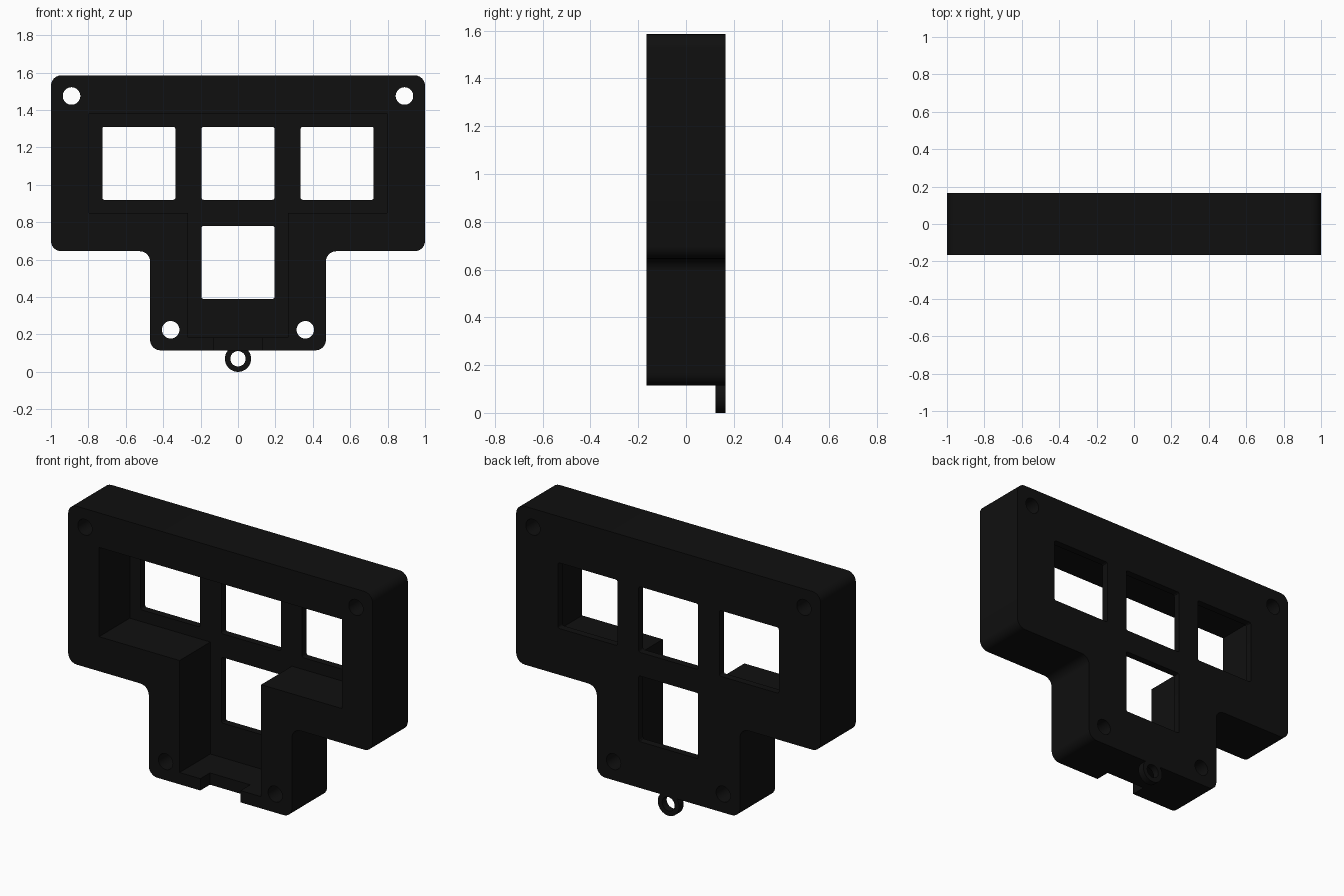
import bpy, bmesh, math
from mathutils import Vector

if "Cube" in bpy.data.objects:
    bpy.data.objects.remove(bpy.data.objects["Cube"])

black = bpy.data.materials.new("matte_black")
black.diffuse_color = (0.005, 0.005, 0.005, 1)
black.use_nodes = True
black.node_tree.nodes["Principled BSDF"].inputs["Base Color"].default_value = black.diffuse_color

BACK, FRONT = 0.165, -0.165
PLATE = 0.042          # thickness of the back plate


def rounded(points, r, steps=6):
    """Round every corner of a closed (x, z) polygon with arcs."""
    out = []
    n = len(points)
    for i in range(n):
        p = Vector(points[i])
        a = (Vector(points[i - 1]) - p).normalized()
        b = (Vector(points[(i + 1) % n]) - p).normalized()
        c = p + (a + b) * r                      # arc centre of a right angle
        for k in range(steps + 1):
            t = k / steps * math.pi / 2
            out.append(c - b * r * math.cos(t) - a * r * math.sin(t))
    return out


def circle(x, z, r, n=32):
    return [Vector((x + r * math.cos(2 * math.pi * i / n),
                    z + r * math.sin(2 * math.pi * i / n))) for i in range(n)]


def rect(x0, x1, z0, z1):
    return [(x0, z0), (x1, z0), (x1, z1), (x0, z1)]


def tee(arm, stem, bottom, shoulder, top):
    """T outline: wide arm on top of a narrow stem."""
    return [(-stem, bottom), (stem, bottom), (stem, shoulder), (arm, shoulder),
            (arm, top), (-arm, top), (-arm, shoulder), (-stem, shoulder)]


def prism(name, outline, y0, y1):
    """Extrude an (x, z) outline from y0 to y1."""
    bm = bmesh.new()
    face = bm.faces.new([bm.verts.new((p[0], y0, p[1])) for p in outline])
    ext = bmesh.ops.extrude_face_region(bm, geom=[face])
    verts = [v for v in ext["geom"] if isinstance(v, bmesh.types.BMVert)]
    bmesh.ops.translate(bm, vec=(0, y1 - y0, 0), verts=verts)
    bmesh.ops.recalc_face_normals(bm, faces=bm.faces)
    me = bpy.data.meshes.new(name)
    bm.to_mesh(me)
    bm.free()
    ob = bpy.data.objects.new(name, me)
    bpy.context.collection.objects.link(ob)
    me.materials.append(black)
    return ob


def cut(target, cutters):
    """Subtract the cutters, apply, and remove them."""
    bpy.context.view_layer.objects.active = target
    for c in cutters:
        m = target.modifiers.new("cut", "BOOLEAN")
        m.operation, m.solver, m.object = "DIFFERENCE", "EXACT", c
        bpy.ops.object.modifier_apply(modifier=m.name)
        bpy.data.objects.remove(c)


def smooth(ob):
    bpy.ops.object.select_all(action="DESELECT")
    ob.select_set(True)
    bpy.context.view_layer.objects.active = ob
    bpy.ops.object.shade_smooth_by_angle(angle=math.radians(30))


# T-shaped housing
case = prism("case", rounded(tee(1.0, 0.47, 0.115, 0.645, 1.585), 0.055), FRONT, BACK)

# hollow opening to the front, and the cable notch in the bottom wall
cutters = [
    prism("cavity_cutter", tee(0.797, 0.268, 0.185, 0.85, 1.38), FRONT - 0.1, BACK - PLATE),
    prism("notch_cutter", rect(-0.132, 0.132, 0.05, 0.25), FRONT - 0.1, FRONT + 0.09),
]

# square key openings
for x, z in [(-0.53, 1.115), (0, 1.115), (0.53, 1.115), (0, 0.585)]:
    h = 0.195
    cutters.append(prism("key_cutter", rounded(rect(x - h, x + h, z - h, z + h), 0.01, 3),
                         0, BACK + 0.1))

# screw holes
for s in (-1, 1):
    for x, z in [(0.89, 1.475), (0.36, 0.225)]:
        cutters.append(prism("screw_cutter", circle(s * x, z, 0.047), -0.3, 0.3))

cut(case, cutters)
smooth(case)

# hanging loop under the back plate
loop = prism("hanging_loop", circle(0, 0.07, 0.07, 40), BACK - PLATE, BACK)
cut(loop, [prism("loop_cutter", circle(0, 0.07, 0.041, 40), -0.3, 0.3)])
smooth(loop)
